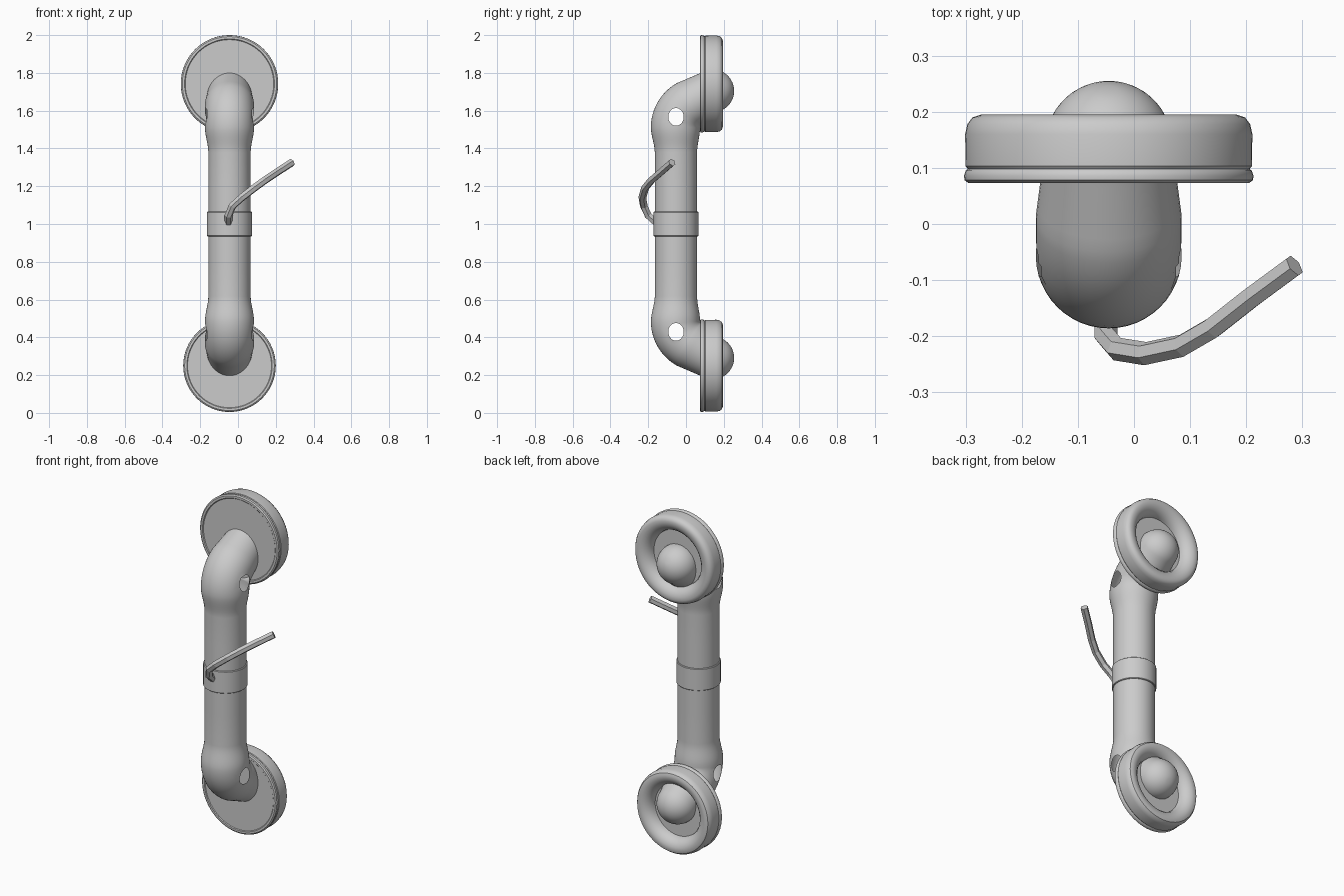
import bpy
import bmesh
from math import cos, sin, pi, radians
from mathutils import Vector

cube = bpy.data.objects.get("Cube")
if cube:
    bpy.data.objects.remove(cube)

CX, TUBE_Y, MID_Z = -0.045, -0.053, 0.998
SIDES = 48

grey = bpy.data.materials.new("light_grey")
grey.use_nodes = True
grey.diffuse_color = (0.6, 0.6, 0.6, 1)
grey.node_tree.nodes["Principled BSDF"].inputs["Base Color"].default_value = (0.6, 0.6, 0.6, 1)


def select_only(obj):
    bpy.ops.object.select_all(action="DESELECT")
    obj.select_set(True)
    bpy.context.view_layer.objects.active = obj


def finish(name, bm, location, angle=35):
    bmesh.ops.recalc_face_normals(bm, faces=bm.faces)
    mesh = bpy.data.meshes.new(name)
    bm.to_mesh(mesh)
    bm.free()
    mesh.materials.append(grey)
    obj = bpy.data.objects.new(name, mesh)
    obj.location = location
    bpy.context.collection.objects.link(obj)
    select_only(obj)
    bpy.ops.object.shade_smooth_by_angle(angle=radians(angle))
    return obj


def lathe(name, profile, axis, location):
    """Revolve (radius, height) points around the y or z axis."""
    bm = bmesh.new()
    verts = [bm.verts.new((r, h, 0) if axis == "Y" else (r, 0, h)) for r, h in profile]
    edges = [bm.edges.new(pair) for pair in zip(verts, verts[1:])]
    direction = (0, 1, 0) if axis == "Y" else (0, 0, 1)
    bmesh.ops.spin(bm, geom=verts + edges, cent=(0, 0, 0), axis=direction,
                   angle=2 * pi, steps=64, use_duplicate=False)
    bmesh.ops.remove_doubles(bm, verts=bm.verts, dist=0.0002)
    return finish(name, bm, location)


# Handle: half a tube with a swollen elbow and round end, mirrored in height
up = Vector((0, 0, 1))
corner = Vector((0, TUBE_Y - 0.003, 1.592 - MID_Z))
end = Vector((0, 0.142, 1.705 - MID_Z))
arm = (end - corner).normalized()
turn = up.angle(arm)
bend = 0.14
reach = bend * sin(turn / 2) / cos(turn / 2)
start = corner - up * reach
pivot = start + Vector((0, bend, 0))

sections = [(Vector((0, TUBE_Y, z)), up, 0.112) for z in (0, 0.2, 0.38)]
for i in range(1, 8):
    t = i / 8
    ease = t * t * (3 - 2 * t)
    z = 0.38 + (start.z - 0.38) * t
    sections.append((Vector((0, TUBE_Y - 0.003 * t, z)), up, 0.112 + 0.018 * ease))
for i in range(13):
    a = turn * i / 12
    centre = pivot + Vector((0, -cos(a), sin(a))) * bend
    sections.append((centre, Vector((0, sin(a), cos(a))), 0.13))
bend_end = sections[-1][0]
for i in range(1, 7):
    t = i / 6
    sections.append((bend_end.lerp(end, t), arm, 0.13 - 0.017 * t))
for i in range(1, 12):
    a = pi / 2 * i / 12
    sections.append((end + arm * 0.113 * sin(a), arm, 0.113 * cos(a)))

bm = bmesh.new()
rings = []
for centre, tangent, radius in sections:
    side = Vector((1, 0, 0))
    other = tangent.cross(side)
    rings.append([bm.verts.new(centre + radius * (side * cos(a) + other * sin(a)))
                  for a in (2 * pi * k / SIDES for k in range(SIDES))])
for low, high in zip(rings, rings[1:]):
    for k in range(SIDES):
        n = (k + 1) % SIDES
        bm.faces.new((low[k], low[n], high[n], high[k]))
bm.faces.new(rings[-1])

# Round openings through both sides of the elbow
hole = Vector((0, -0.053, 1.567 - MID_Z))


def offset(point):
    d = point - hole
    return Vector((0, d.y, d.z))


gone = [f for f in bm.faces
        if offset(f.calc_center_median()).length < 0.043 and abs(f.calc_center_median().x) > 0.05]
bmesh.ops.delete(bm, geom=gone, context="FACES")
for v in bm.verts:
    if v.is_boundary and v.co.z > 0.1:
        d = offset(v.co).normalized()
        v.co.y = hole.y + d.y * 0.041
        v.co.z = hole.z + d.z * 0.047
handle = finish("handle", bm, (CX, 0, MID_Z), 50)
mirror = handle.modifiers.new("Mirror", "MIRROR")
mirror.use_axis = (False, False, True)

# Round end caps with a front lip and a hollow back
cap_profile = [(0, .077), (.234, .077), (.238, .073), (.25, .073), (.257, .078),
               (.258, .086), (.255, .095), (.251, .098), (.255, .103), (.256, .16),
               (.252, .178), (.243, .19), (.228, .195), (.208, .193), (.188, .184),
               (.172, .168), (.163, .15), (.16, .135), (0, .135)]
for name, z, scale in (("upper_cap", 1.742, 1), ("lower_cap", 0.25, 0.95)):
    lathe(name, [(r * scale, y) for r, y in cap_profile], "Y", (CX, 0, z))

# Collar around the middle of the handle
lathe("collar", [(.108, -.065), (.116, -.065), (.119, -.062), (.119, .062),
                 (.116, .065), (.108, .065)], "Z", (CX, TUBE_Y, 1.0))

# Bent rod rising from the collar
path = [(-.05, -.15, 1.0), (-.05, -.2, 1.045), (-.03, -.223, 1.095), (.02, -.231, 1.14),
        (.085, -.217, 1.19), (.14, -.185, 1.23), (.21, -.13, 1.277), (.286, -.074, 1.326)]
curve = bpy.data.curves.new("rod", "CURVE")
curve.dimensions = "3D"
curve.bevel_depth = 0.021
curve.bevel_resolution = 1
curve.use_fill_caps = True
spline = curve.splines.new("POLY")
spline.points.add(len(path) - 1)
for point, co in zip(spline.points, path):
    point.co = (*co, 1)
spline.use_smooth = False
rod = bpy.data.objects.new("rod", curve)
bpy.context.collection.objects.link(rod)
curve.materials.append(grey)
select_only(rod)
bpy.ops.object.convert(target="MESH")
